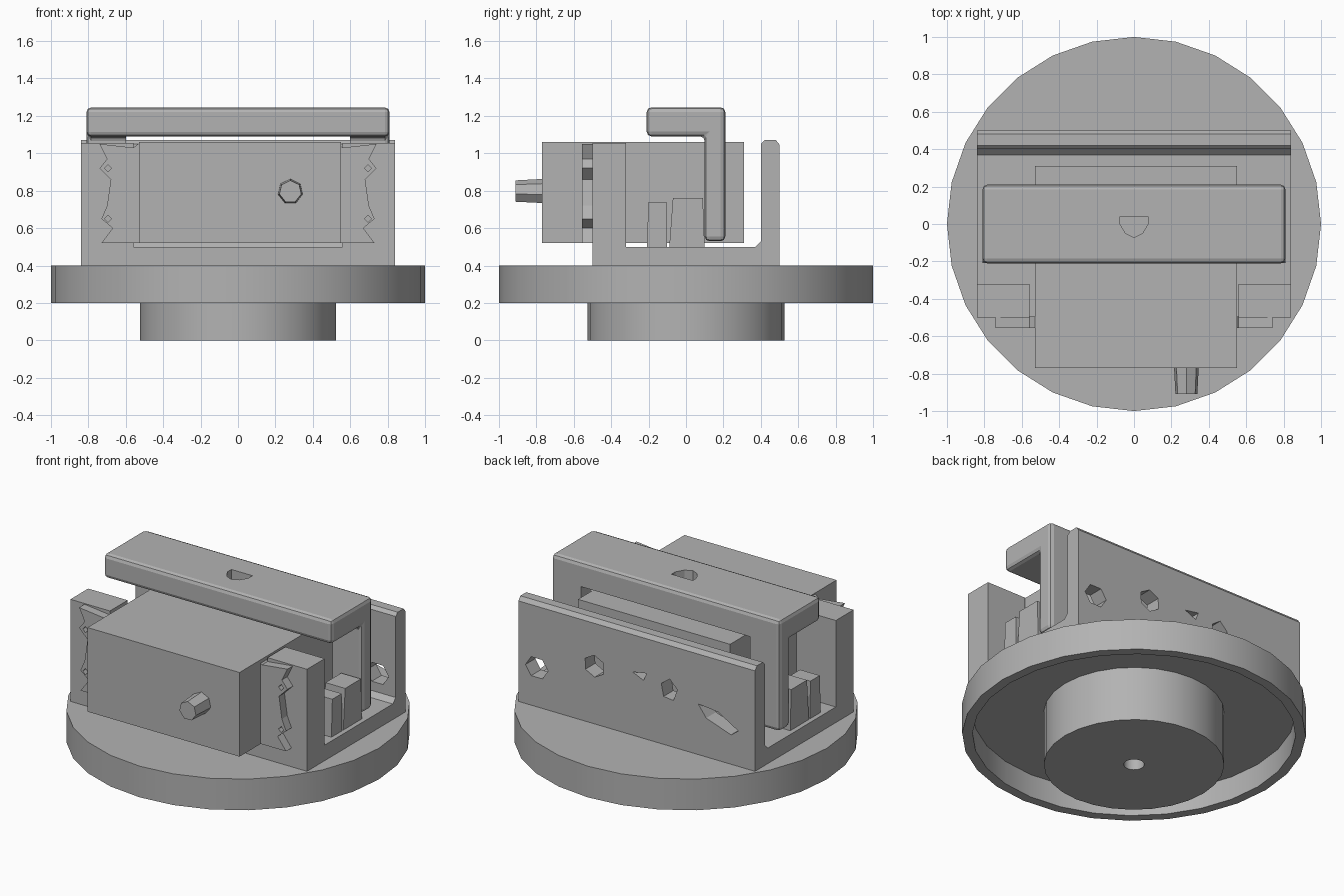
import bpy, bmesh, math
from mathutils import Vector

if "Cube" in bpy.data.objects:
    bpy.data.objects.remove(bpy.data.objects["Cube"], do_unlink=True)

GREY = (0.45, 0.45, 0.45, 1)
grey = bpy.data.materials.new("plain grey")
grey.use_nodes = True
grey.diffuse_color = GREY
grey.node_tree.nodes["Principled BSDF"].inputs["Base Color"].default_value = GREY


def finish(name, bm, smooth=False):
    bmesh.ops.recalc_face_normals(bm, faces=bm.faces)
    mesh = bpy.data.meshes.new(name)
    bm.to_mesh(mesh)
    bm.free()
    mesh.materials.append(grey)
    ob = bpy.data.objects.new(name, mesh)
    bpy.context.collection.objects.link(ob)
    if smooth:
        activate(ob)
        bpy.ops.object.shade_smooth_by_angle(angle=math.radians(35))
    return ob


def activate(ob):
    bpy.ops.object.select_all(action='DESELECT')
    ob.select_set(True)
    bpy.context.view_layer.objects.active = ob


def extrude(name, points, axis, lo, hi):
    """Extrude a 2D outline along an axis; outline is in the other two axes."""
    place = {'x': lambda a, b: (lo, a, b), 'y': lambda a, b: (a, lo, b),
             'z': lambda a, b: (a, b, lo)}[axis]
    bm = bmesh.new()
    face = bm.faces.new([bm.verts.new(place(*p)) for p in points])
    new = bmesh.ops.extrude_face_region(bm, geom=[face])["geom"]
    step = Vector([(hi - lo) if axis == c else 0 for c in "xyz"])
    bmesh.ops.translate(bm, vec=step,
                        verts=[v for v in new if isinstance(v, bmesh.types.BMVert)])
    return finish(name, bm)


def box(name, x, y, z):
    return extrude(name, [(x[0], y[0]), (x[1], y[0]), (x[1], y[1]), (x[0], y[1])], 'z', *z)


def lathe(name, profile, sides):
    bm = bmesh.new()
    rings = []
    for i in range(sides):
        a = 2 * math.pi * i / sides
        rings.append([bm.verts.new((r * math.cos(a), r * math.sin(a), z)) for r, z in profile])
    n = len(profile)
    for i in range(sides):
        p, q = rings[i], rings[(i + 1) % sides]
        for j in range(n):
            k = (j + 1) % n
            bm.faces.new((p[j], q[j], q[k], p[k]))
    return finish(name, bm, True)


def apply(ob, mod):
    activate(ob)
    bpy.ops.object.modifier_apply(modifier=mod.name)


def bevel(ob, width):
    mod = ob.modifiers.new("soft edges", 'BEVEL')
    mod.width, mod.segments, mod.limit_method = width, 2, 'ANGLE'
    apply(ob, mod)


def cut(ob, cutter):
    cutter.hide_render = True
    mod = ob.modifiers.new("cut", 'BOOLEAN')
    mod.operation, mod.object, mod.solver = 'DIFFERENCE', cutter, 'EXACT'
    apply(ob, mod)
    bpy.data.objects.remove(cutter, do_unlink=True)


# Turntable: thin rimmed disc, hub below, hole through the middle
lathe("base_disc", [(0.06, 0), (0.525, 0), (0.525, 0.35), (0.94, 0.35),
                    (0.94, 0.2), (1, 0.2), (1, 0.4), (0.06, 0.4)], 28)

# Bracket: channel with front posts and a taller back wall
bracket = extrude("bracket", [(-0.5, 0.395), (0.5, 0.395), (0.5, 1.045), (0.48, 1.07),
                              (0.42, 1.07), (0.4, 1.05), (0.4, 0.53), (0.37, 0.5),
                              (-0.32, 0.5), (-0.32, 1.055), (-0.5, 1.055)],
                  'x', -0.84, 0.84)
cut(bracket, box("post_gap", (-0.56, 0.56), (-0.7, -0.25), (0.5, 1.3)))

# Rough mounting holes in the back wall: x, z, half width, half height, sides, turn
holes = [(0.71, 0.65, 0.08, 0.07, 6, 0), (0.3, 0.77, 0.075, 0.07, 6, 0.5),
         (-0.03, 0.8, 0.06, 0.03, 3, 0.2), (-0.23, 0.76, 0.06, 0.07, 5, 0.4),
         (-0.58, 0.66, 0.15, 0.05, 5, 0.3)]
for x, z, w, h, sides, turn in holes:
    outline = []
    for i in range(sides):
        a = turn + 2 * math.pi * i / sides
        px, pz = w * math.cos(a), h * math.sin(a)
        tilt = 0.35 * px if w > 0.1 else 0
        outline.append((x + px, z + pz + tilt))
    cut(bracket, extrude("hole", outline, 'y', 0.35, 0.55))

# Motor body with ragged mounting ears and an output shaft
box("motor_body", (-0.53, 0.55), (-0.77, 0.31), (0.52, 1.06))
ear = [(0.52, 1.06), (0.56, 1.03), (0.74, 1.05), (0.7, 0.97), (0.74, 0.92), (0.68, 0.86),
       (0.7, 0.72), (0.73, 0.65), (0.67, 0.6), (0.73, 0.52), (0.52, 0.52)]
for side, label in ((1, "left"), (-1, "right")):
    plate = extrude(label + "_motor_ear", [(side * x, z) for x, z in ear], 'y', -0.555, -0.495)
    for z in (0.92, 0.65):
        c = side * 0.695
        cut(plate, extrude("screw_hole", [(c - 0.018, z), (c, z - 0.02), (c + 0.018, z),
                                          (c, z + 0.02)], 'y', -0.6, -0.45))
bm = bmesh.new()
bmesh.ops.create_cone(bm, cap_ends=True, segments=7, radius1=0.068, radius2=0.06, depth=0.15)
shaft = finish("motor_shaft", bm)
shaft.rotation_euler.x = math.pi / 2
shaft.location = (0.28, -0.835, 0.795)

# Yoke: hooked beam over the motor with a leg at each end
yoke = extrude("yoke", [(-0.21, 1.09), (0.1, 1.09), (0.1, 0.53), (0.21, 0.53),
                        (0.21, 1.245), (-0.21, 1.245)], 'x', -0.81, 0.81)
bevel(yoke, 0.025)
cut(yoke, box("leg_gap", (-0.6, 0.6), (0.05, 0.3), (0.4, 1.09)))
cut(yoke, extrude("yoke_hole", [(-0.075, 0.04), (-0.075, 0), (-0.045, -0.05), (0, -0.072),
                                (0.045, -0.05), (0.075, 0), (0.075, 0.04)], 'z', 1, 1.4))

# Stop blocks on the bracket floor beside each leg
for side, label in ((1, "left"), (-1, "right")):
    xs = sorted((side * 0.67, side * 0.81))
    extrude(label + "_wide_stop", [(-0.09, 0.49), (0.1, 0.49), (0.09, 0.76), (-0.07, 0.76)],
            'x', *xs)
    extrude(label + "_narrow_stop", [(-0.21, 0.49), (-0.1, 0.49), (-0.105, 0.74),
                                     (-0.2, 0.74)], 'x', *xs)
